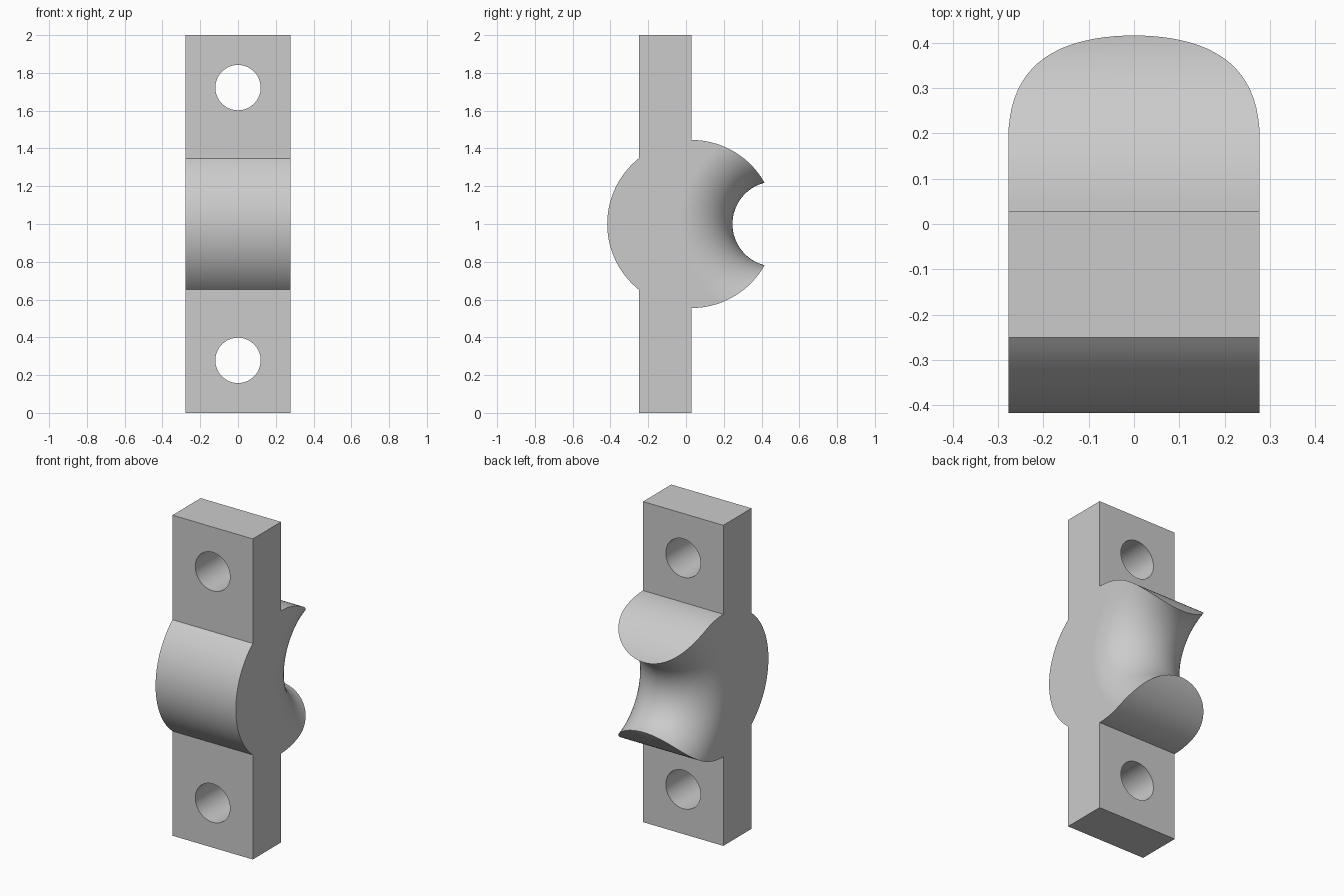
import bpy, bmesh, math
from mathutils import Matrix, Vector

cube = bpy.data.objects.get("Cube")
if cube:
    bpy.data.objects.remove(cube, do_unlink=True)

HALF_W = 0.277            # half width along x
FRONT, BACK = -0.25, 0.028  # faces of the mounting plate
MID = 1.0                 # height of the barrel axis
BARREL_R = 0.445
GROOVE_Y, GROOVE_R = 0.471, 0.225

metal = bpy.data.materials.new("Light grey metal")
metal.use_nodes = True
grey = (0.6, 0.6, 0.6, 1)
metal.diffuse_color = grey
metal.node_tree.nodes["Principled BSDF"].inputs["Base Color"].default_value = grey


def make_object(name, bm):
    bmesh.ops.recalc_face_normals(bm, faces=bm.faces)
    mesh = bpy.data.meshes.new(name)
    bm.to_mesh(mesh)
    bm.free()
    obj = bpy.data.objects.new(name, mesh)
    bpy.context.collection.objects.link(obj)
    mesh.materials.append(metal)
    return obj


def arc(start, end, steps):
    """Barrel outline in the y-z plane."""
    angles = [start + (end - start) * i / steps for i in range(steps + 1)]
    return [(BACK + BARREL_R * math.cos(a), MID + BARREL_R * math.sin(a)) for a in angles]


# Clamp body: plate and barrel share one side profile
meet = math.acos((FRONT - BACK) / BARREL_R)
outline = [(FRONT, 0), (BACK, 0)]
outline += arc(-math.pi / 2, math.pi / 2, 64)
outline += [(BACK, 2), (FRONT, 2)]
outline += arc(meet, 2 * math.pi - meet, 36)
bm = bmesh.new()
side = bm.faces.new([bm.verts.new((-HALF_W, y, z)) for y, z in outline])
new = bmesh.ops.extrude_face_region(bm, geom=[side])["geom"]
bmesh.ops.translate(bm, vec=(2 * HALF_W, 0, 0),
                    verts=[v for v in new if isinstance(v, bmesh.types.BMVert)])
body = make_object("clamp_body", bm)

# Flared groove cutter: a spool turned about the x direction
flare = HALF_W + 0.0001
spool = [(-0.35, 0), (-0.35, GROOVE_R + flare)]
for i in range(41):
    a = math.pi * i / 40
    spool.append((-flare * math.cos(a), GROOVE_R + flare * (1 - math.sin(a))))
spool += [(0.35, GROOVE_R + flare), (0.35, 0)]
bm = bmesh.new()
verts = [bm.verts.new((x, GROOVE_Y - r, MID)) for x, r in spool]
edges = [bm.edges.new(pair) for pair in zip(verts, verts[1:])]
bmesh.ops.spin(bm, geom=verts + edges, cent=(0, GROOVE_Y, MID), axis=(1, 0, 0),
               angle=2 * math.pi, steps=96, use_merge=True)
bmesh.ops.remove_doubles(bm, verts=bm.verts, dist=1e-5)
cutters = [make_object("groove_cutter", bm)]

# Bolt hole cutters
for name, z in (("lower_hole_cutter", 0.278), ("upper_hole_cutter", 1.722)):
    bm = bmesh.new()
    bmesh.ops.create_cone(bm, cap_ends=True, segments=64, radius1=0.12, radius2=0.12, depth=1,
                          matrix=Matrix.Translation(Vector((0, -0.1, z)))
                          @ Matrix.Rotation(math.pi / 2, 4, "X"))
    cutters.append(make_object(name, bm))

# Cut the body, then discard the cutters
bpy.ops.object.select_all(action="DESELECT")
bpy.context.view_layer.objects.active = body
body.select_set(True)
for cutter in cutters:
    cutter.hide_render = True
    mod = body.modifiers.new(cutter.name, "BOOLEAN")
    mod.operation, mod.solver, mod.object = "DIFFERENCE", "EXACT", cutter
    bpy.ops.object.modifier_apply(modifier=mod.name)
    bpy.data.objects.remove(cutter, do_unlink=True)

# Smooth the curved faces and keep the flat sides flat
bpy.ops.object.shade_smooth_by_angle(angle=math.radians(25))
for face in body.data.polygons:
    if abs(face.normal.x) > 0.9999:
        face.use_smooth = False
